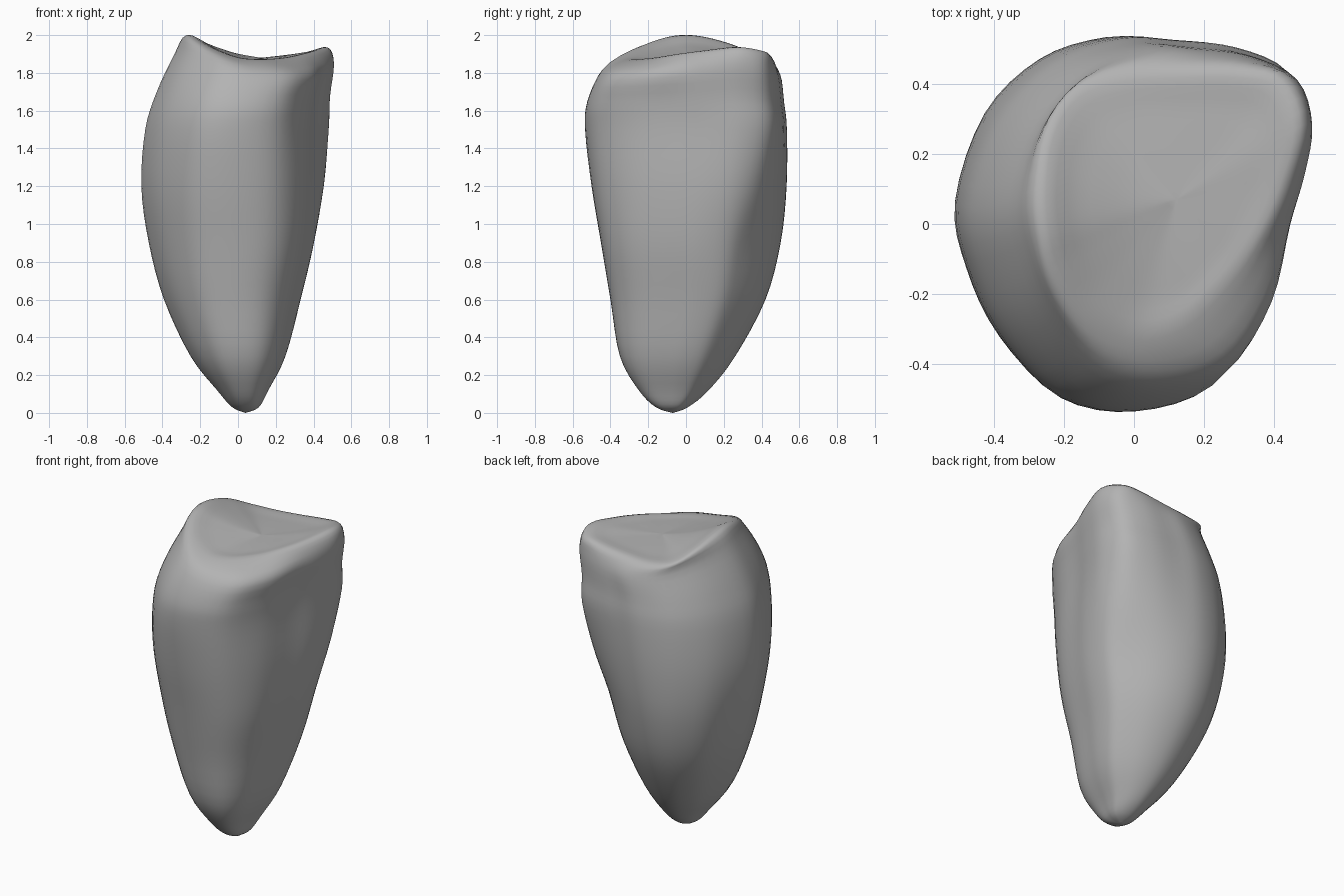
import bpy
import bmesh
from mathutils import Vector

default = bpy.data.objects.get("Cube")
if default:
    bpy.data.objects.remove(default, do_unlink=True)

STEPS = 4  # spline subdivisions between control points
SHOULDER = 1.5  # height where the sides start to follow the rim

# Plan outlines in half-widths, counter-clockwise from the right
crown = [(.85, -.05), (.95, .25), (1, .55), (.9, .82), (.6, .95), (.25, .99),
         (-.1, 1), (-.5, .87), (-.83, .55), (-1, .1), (-.93, -.27),
         (-.75, -.62), (-.42, -.93), (0, -1), (.44, -.87), (.72, -.5)]
root = [(.93, -.2), (1, .1), (.98, .4), (.83, .6), (.54, .82), (.2, .96),
        (-.15, 1), (-.5, .9), (-.82, .62), (-1, .1), (-.94, -.25),
        (-.75, -.62), (-.4, -.92), (.08, -1), (.5, -.92), (.78, -.65)]

# Height, x range and y range of each body section
sections = [(.03, -.03, .11, -.16, .01), (.12, -.11, .16, -.25, .12),
            (.3, -.25, .25, -.35, .26), (.6, -.39, .33, -.4, .42),
            (.9, -.47, .4, -.45, .5), (1.2, -.51, .455, -.5, .53),
            (SHOULDER, -.49, .48, -.533, .53)]
# The same above the shoulder, with height as a fraction of the way to the rim
necks = [(.4, -.43, .487, -.52, .515), (.8, -.337, .508, -.445, .495)]

# Crest of the biting rim, matching the outline points
crest = [Vector(p) for p in (
    (.36, -.05, 1.895), (.43, .1, 1.915), (.475, .28, 1.935), (.42, .41, 1.915),
    (.3, .44, 1.895), (.13, .44, 1.875), (-.03, .43, 1.865), (-.17, .38, 1.885),
    (-.25, .26, 1.945), (-.275, .1, 1.99), (-.265, -.03, 2), (-.23, -.15, 1.975),
    (-.14, -.27, 1.925), (0, -.33, 1.875), (.14, -.3, 1.865), (.27, -.18, 1.875))]
tip = Vector((.04, -.07, 0))
dish = Vector((.12, .07, 1.88))


def fit(section):
    """Blend the outlines by height and scale them to one section's ranges."""
    z, x0, x1, y0, y1 = section
    blend = max(0, min(1, (z - .9) / (SHOULDER - .9)))
    ring = []
    for low, high in zip(root, crown):
        u, v = Vector(low).lerp(Vector(high), blend)
        ring.append(Vector((x0 + x1 + u * (x1 - x0), y0 + y1 + v * (y1 - y0), 2 * z)) / 2)
    return ring


def fit_neck(section):
    """Section whose height follows the wavy rim."""
    ring = fit((SHOULDER, *section[1:]))
    for point, top in zip(ring, crest):
        point.z += (top.z - SHOULDER) * section[0]
    return ring


def dish_ring(f):
    """Ring of the shallow hollow at fraction f from its middle."""
    ring = [dish.lerp(p, f) for p in crest]
    for point, top in zip(ring, crest):
        point.z = dish.z + (top.z - dish.z) * f ** 1.5
    return ring


def spline(points, closed):
    """Catmull-Rom curve through the points."""
    n = len(points)
    get = (lambda i: points[i % n]) if closed else (lambda i: points[max(0, min(n - 1, i))])
    result = []
    for i in range(n if closed else n - 1):
        a, b, c, d = (get(i + k) for k in (-1, 0, 1, 2))
        for s in range(STEPS):
            t = s / STEPS
            result.append((b * 2 + (c - a) * t + (a * 2 - b * 5 + c * 4 - d) * t ** 2
                           + (b * 3 - a - c * 3 + d) * t ** 3) / 2)
    return result if closed else result + [points[-1]]


# Control rings from root tip to the middle of the dish
rings = [fit(s) for s in sections] + [fit_neck(s) for s in necks]
rings += [crest, dish_ring(.7), dish_ring(.35)]
rings = [spline(r, True) for r in rings]
columns = [spline([tip] + list(c) + [dish], False) for c in zip(*rings)]

# Skin the columns
bm = bmesh.new()
bottom, top = bm.verts.new(tip), bm.verts.new(dish)
grid = [[bm.verts.new(p) for p in c[1:-1]] for c in columns]
for i, left in enumerate(grid):
    right = grid[(i + 1) % len(grid)]
    bm.faces.new((bottom, right[0], left[0]))
    bm.faces.new((top, left[-1], right[-1]))
    for j in range(len(left) - 1):
        bm.faces.new((left[j], right[j], right[j + 1], left[j + 1]))
bmesh.ops.recalc_face_normals(bm, faces=bm.faces)
for face in bm.faces:
    face.smooth = True

mesh = bpy.data.meshes.new("tooth")
bm.to_mesh(mesh)
bm.free()
tooth = bpy.data.objects.new("tooth", mesh)
bpy.context.collection.objects.link(tooth)

# Plain grey finish
grey = bpy.data.materials.new("plain grey")
grey.use_nodes = True
grey.diffuse_color = (.45, .45, .45, 1)
grey.node_tree.nodes["Principled BSDF"].inputs["Base Color"].default_value = (.45, .45, .45, 1)
mesh.materials.append(grey)
